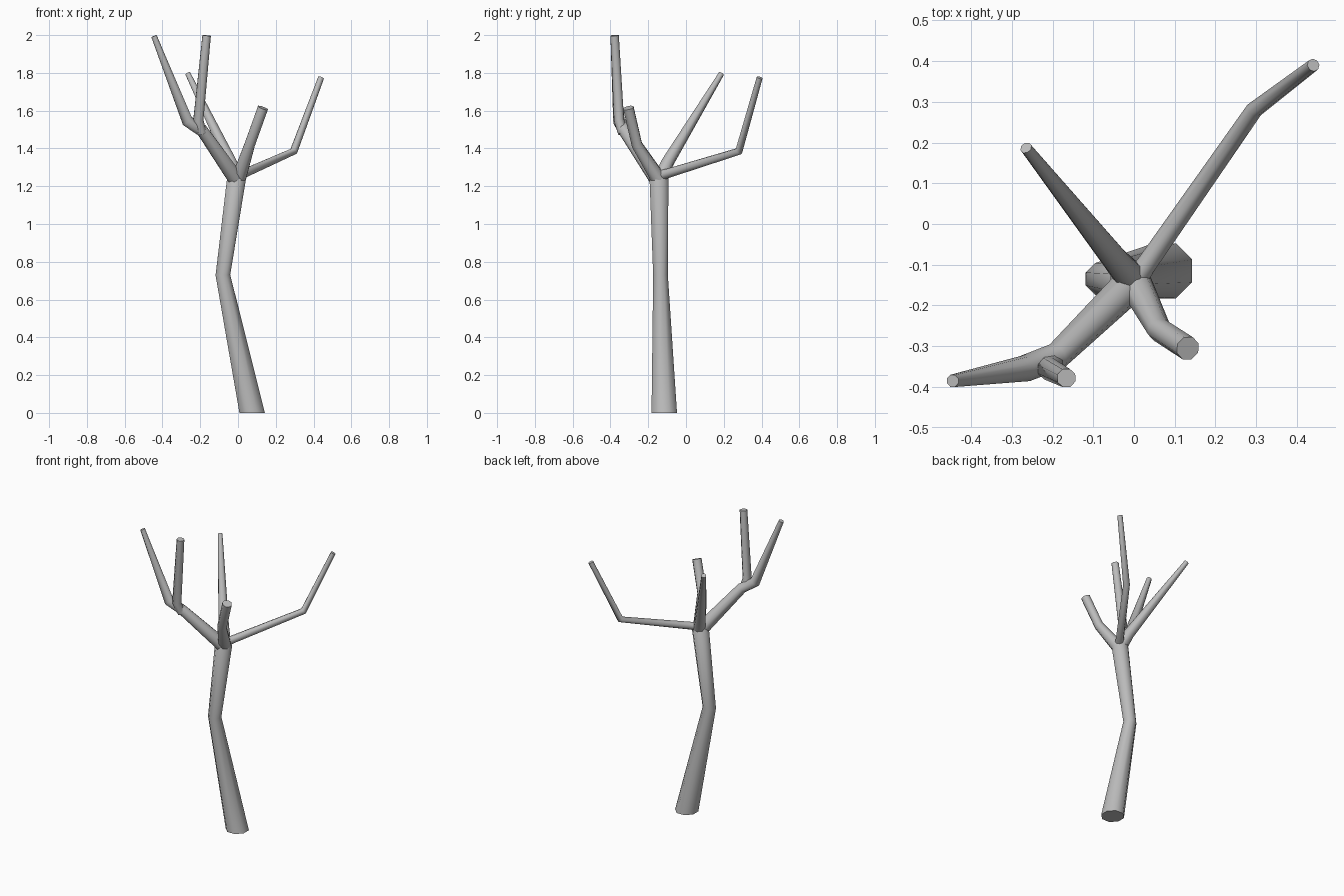
import bpy, bmesh, math
from mathutils import Vector

cube = bpy.data.objects.get("Cube")
if cube:
    bpy.data.objects.remove(cube, do_unlink=True)

bark = bpy.data.materials.new("grey_bark")
bark.use_nodes = True
colour = (0.5, 0.5, 0.5, 1)
bark.diffuse_color = colour
bark.node_tree.nodes["Principled BSDF"].inputs["Base Color"].default_value = colour


def limb(name, stations, sides=8, level_base=False):
    """Tapered tube through (x, y, z, radius) stations, mitred at each bend."""
    pts = [Vector(s[:3]) for s in stations]
    segs = [(b - a).normalized() for a, b in zip(pts, pts[1:])]
    bm = bmesh.new()
    rings = []
    side = segs[0].cross(Vector((0, 1, 0))).normalized()
    for i, p in enumerate(pts):
        before, after = segs[max(i - 1, 0)], segs[min(i, len(segs) - 1)]
        axis = (before + after).normalized()
        if i == 0 and level_base:
            axis = Vector((0, 0, 1))
        side = (side - axis * side.dot(axis)).normalized()
        other = axis.cross(side)
        ring = []
        for k in range(sides):
            a = math.tau * (k + 0.5) / sides
            ring.append(bm.verts.new(p + (side * math.cos(a) + other * math.sin(a)) * stations[i][3]))
        rings.append(ring)
    for low, high in zip(rings, rings[1:]):
        for k in range(sides):
            n = (k + 1) % sides
            bm.faces.new((low[k], low[n], high[n], high[k]))
    bm.faces.new(rings[0][::-1])
    bm.faces.new(rings[-1])
    bmesh.ops.recalc_face_normals(bm, faces=bm.faces)
    mesh = bpy.data.meshes.new(name)
    bm.to_mesh(mesh)
    bm.free()
    mesh.materials.append(bark)
    obj = bpy.data.objects.new(name, mesh)
    bpy.context.collection.objects.link(obj)
    bpy.ops.object.select_all(action="DESELECT")
    obj.select_set(True)
    bpy.context.view_layer.objects.active = obj
    bpy.ops.object.shade_smooth_by_angle(angle=math.radians(50))


# Trunk, closing to a blunt crown where the branches meet
limb("trunk", [(0.075, -0.115, 0, 0.073), (-0.08, -0.135, 0.73, 0.042),
               (-0.008, -0.143, 1.24, 0.054), (-0.004, -0.143, 1.275, 0.03)], level_base=True)

# Long back branch with an upturned end
limb("back_left_branch", [(0, -0.14, 1.255, 0.03), (0.03, -0.1, 1.267, 0.025),
                          (0.295, 0.28, 1.385, 0.021), (0.44, 0.39, 1.775, 0.016)])

# Straight back branch
limb("back_right_branch", [(0, -0.14, 1.23, 0.042), (-0.04, -0.095, 1.33, 0.034),
                           (-0.265, 0.187, 1.795, 0.015)])

# Short front branch
limb("front_left_branch", [(0, -0.14, 1.23, 0.042), (0.062, -0.26, 1.42, 0.03),
                           (0.132, -0.305, 1.615, 0.03)])

# Forked front branch
limb("front_right_branch", [(-0.005, -0.145, 1.23, 0.045), (-0.19, -0.325, 1.495, 0.034),
                            (-0.268, -0.355, 1.545, 0.033), (-0.445, -0.385, 1.995, 0.016)])
limb("front_right_fork", [(-0.19, -0.335, 1.48, 0.026), (-0.21, -0.355, 1.55, 0.029),
                          (-0.166, -0.378, 1.998, 0.024)])
